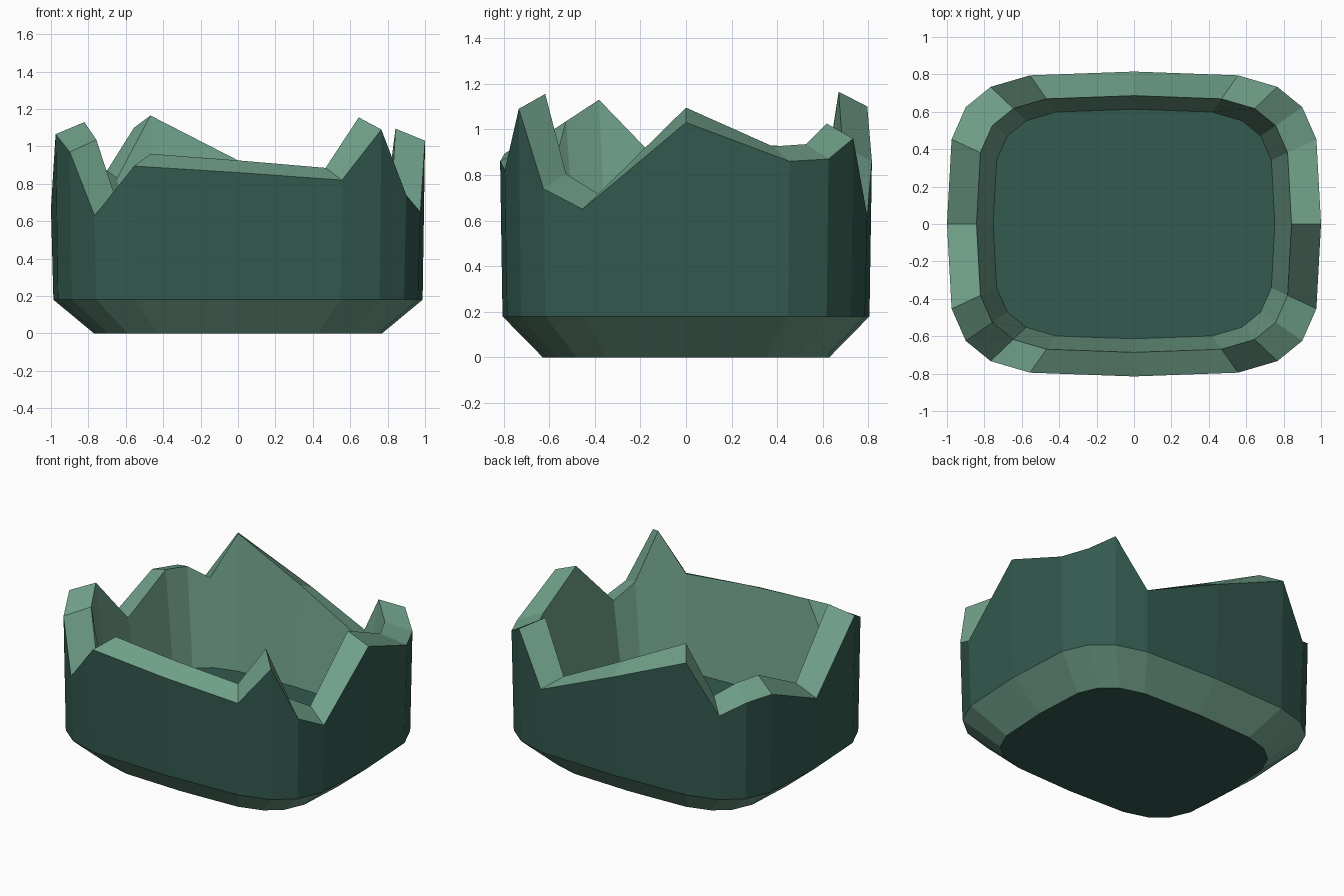
import bpy
import bmesh
from math import cos, sin, tau, copysign

cube = bpy.data.objects.get("Cube")
if cube:
    bpy.data.objects.remove(cube, do_unlink=True)

SIDES = 20
HALF_DEPTH = 0.815
RIM_RISE = 0.065

# Broken rim heights, anticlockwise from the +x side
RIM = [1.03, 0.86, 0.87, 0.96, 0.62, 0.86, 1.10, 0.765, 0.85, 0.865,
       0.67, 1.065, 0.97, 0.63, 0.895, 0.86, 0.82, 1.09, 0.74, 0.65]


def make_material(name, colour):
    mat = bpy.data.materials.new(name)
    mat.use_nodes = True
    mat.diffuse_color = (*colour, 1)
    mat.node_tree.nodes["Principled BSDF"].inputs["Base Color"].default_value = (*colour, 1)
    return mat


def rounded(value):
    """Square root that keeps its sign, giving a squarish oval."""
    return copysign(abs(value) ** 0.5, value)


def ring(bm, scale, heights):
    verts = []
    for i, height in enumerate(heights):
        angle = tau * i / SIDES
        verts.append(bm.verts.new((scale * rounded(cos(angle)),
                                   scale * HALF_DEPTH * rounded(sin(angle)), height)))
    return verts


def bridge(bm, lower, upper, material_index):
    for i in range(SIDES):
        j = (i + 1) % SIDES
        face = bm.faces.new((lower[i], lower[j], upper[j], upper[i]))
        face.material_index = material_index


def level(height):
    return [height] * SIDES


DARK, LIGHT = 0, 1
bm = bmesh.new()

# Rings run from the underside, up the outside, over the rim, down to the floor
base = ring(bm, 0.77, level(0))
shoulder = ring(bm, 0.987, level(0.18))
outer_rim = ring(bm, 1.0, RIM)
inner_rim = ring(bm, 0.842, [h + RIM_RISE for h in RIM])
floor = ring(bm, 0.753, level(0.25))

bridge(bm, base, shoulder, LIGHT)
bridge(bm, shoulder, outer_rim, DARK)
bridge(bm, outer_rim, inner_rim, LIGHT)
bridge(bm, inner_rim, floor, LIGHT)

# Underside and inside floor
bm.faces.new(base[::-1]).material_index = DARK
bm.faces.new(floor).material_index = DARK
bm.normal_update()

mesh = bpy.data.meshes.new("broken_shell")
bm.to_mesh(mesh)
bm.free()
mesh.materials.append(make_material("dark green", (0.033, 0.102, 0.078)))
mesh.materials.append(make_material("light green", (0.162, 0.352, 0.254)))
shell = bpy.data.objects.new("broken_shell", mesh)
bpy.context.collection.objects.link(shell)
